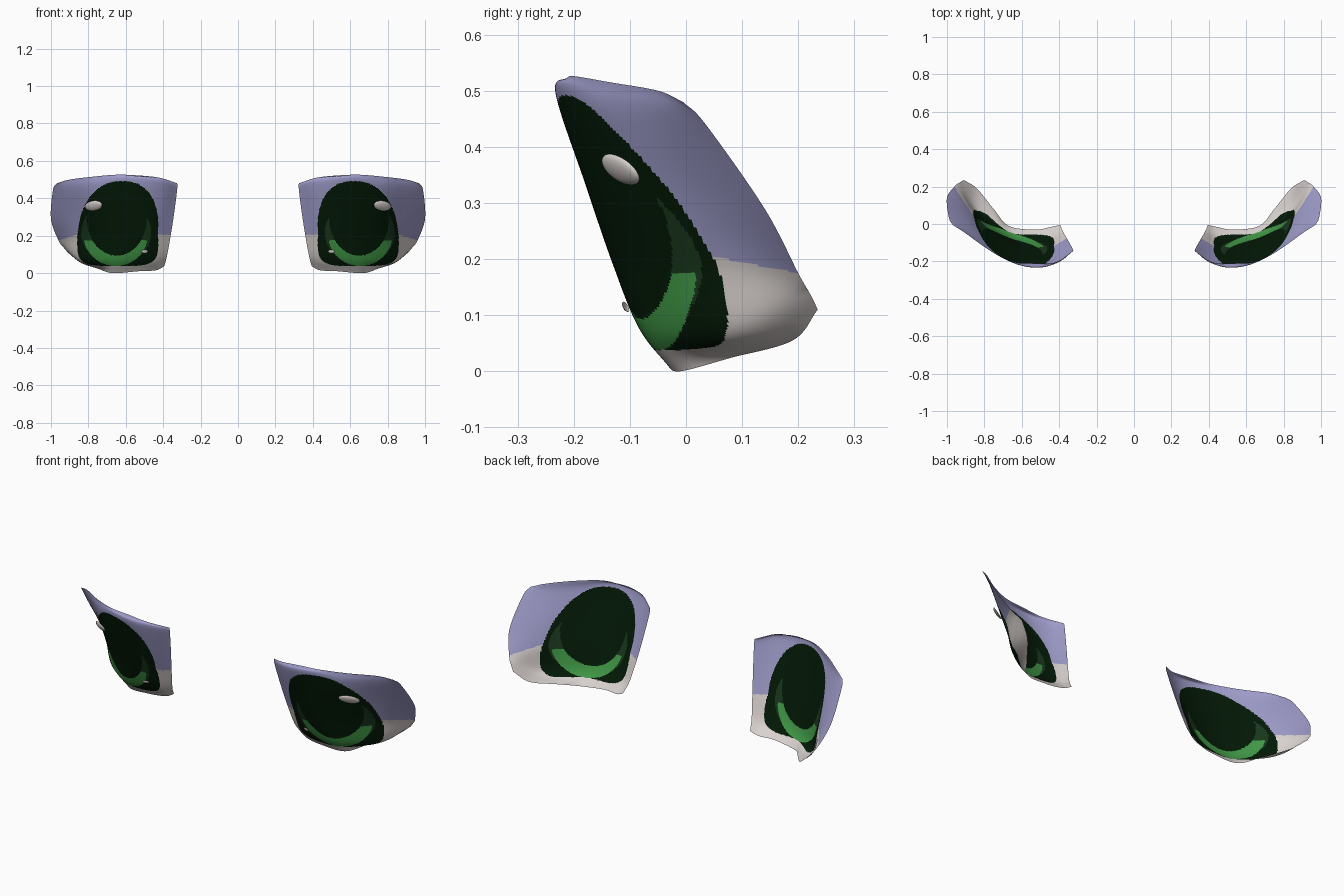
import bpy
import bmesh
from mathutils import Vector, Matrix, Euler

cube = bpy.data.objects.get("Cube")
if cube:
    bpy.data.objects.remove(cube, do_unlink=True)


def make_material(name, rgb):
    mat = bpy.data.materials.new(name)
    mat.use_nodes = True
    mat.diffuse_color = (*rgb, 1)
    mat.node_tree.nodes["Principled BSDF"].inputs["Base Color"].default_value = (*rgb, 1)
    return mat


lavender = make_material("lavender lid", (.35, .34, .6))
white = make_material("warm white", (.71, .66, .64))
dark = make_material("darkest green", (.001, .01, .002))
middle = make_material("deep green", (.01, .039, .012))
bright = make_material("bright green", (.053, .32, .063))
shell_materials = [lavender, white, dark, middle, bright]
LID, SCLERA, DARK, MIDDLE, BRIGHT = range(len(shell_materials))

# Cross-sections of one eye from the top edge down, each from inner to outer corner
SECTIONS = [
    [(.325, -.145, .48), (.42, -.205, .51), (.53, -.21, .522), (.65, -.2, .526),
     (.78, -.135, .515), (.9, -.05, .5), (.97, -.005, .48)],
    [(.325, -.14, .45), (.4, -.2, .475), (.5, -.232, .495), (.62, -.215, .49),
     (.76, -.145, .46), (.9, -.035, .45), (.99, .035, .44)],
    [(.34, -.11, .33), (.42, -.16, .33), (.5, -.178, .33), (.62, -.165, .33),
     (.76, -.1, .33), (.88, .02, .31), (1, .14, .29)],
    [(.36, -.075, .2), (.43, -.11, .19), (.51, -.13, .19), (.63, -.115, .19),
     (.76, -.045, .19), (.86, .055, .19), (.96, .2, .175)],
    [(.38, -.04, .09), (.44, -.07, .08), (.52, -.085, .08), (.65, -.07, .07),
     (.76, .0, .06), (.85, .085, .075), (.935, .22, .14)],
    [(.395, -.005, .035), (.44, -.015, .015), (.53, -.03, .01), (.67, -.01, 0),
     (.75, .08, .024), (.84, .19, .055), (.91, .235, .11)],
]
STEPS = 26


def smooth_path(points):
    """Resample points along a spline that passes through all of them."""
    pts = [Vector(p) for p in points]
    pts = [2 * pts[0] - pts[1]] + pts + [2 * pts[-1] - pts[-2]]
    path = []
    for a, b, c, d in zip(pts, pts[1:], pts[2:], pts[3:]):
        for i in range(STEPS):
            t = i / STEPS
            path.append(b + (c - a) * t / 2 + (2 * a - 5 * b + 4 * c - d) * t * t / 2
                        + (3 * b - 3 * c + d - a) * t ** 3 / 2)
    path.append(pts[-2])
    return path


def oval(x, z, centre, radii, power=2):
    return (abs((x - centre[0]) / radii[0]) ** power
            + abs((z - centre[1]) / radii[1]) ** power)


def paint(x, z):
    """Choose the colour of a face from its position on the front of the eye."""
    outline = (oval(x, z, (.643 - .08 * (z - .2), .2), (.215, .292), 2.3) if z > .2
               else oval(x, z, (.643, .2), (.217, .162), 4.5))
    if outline < 1:
        if oval(x, z, (.648, .293), (.16, .2)) < 1:
            return DARK
        if z < .175 and oval(x, z, (.654, .205), (.172, .167)) < 1:
            return BRIGHT
        if oval(x, z, (.651, .215), (.187, .17)) < 1:
            return MIDDLE
        return DARK
    lid_edge = .205 - .3 * max(0, x - .86)
    return LID if z > lid_edge else SCLERA


def finish(bm, name, materials):
    mesh = bpy.data.meshes.new(name)
    for face in bm.faces:
        face.smooth = True
    bm.to_mesh(mesh)
    bm.free()
    for mat in materials:
        mesh.materials.append(mat)
    obj = bpy.data.objects.new(name, mesh)
    bpy.context.collection.objects.link(obj)


def mirror_to(bm, side):
    if side < 0:
        bmesh.ops.scale(bm, vec=(-1, 1, 1), verts=bm.verts)
        bmesh.ops.reverse_faces(bm, faces=bm.faces)


def eye_shell(name, side):
    rows = [smooth_path(section) for section in SECTIONS]
    columns = [smooth_path(column) for column in zip(*rows)]
    bm = bmesh.new()
    grid = [[bm.verts.new(p) for p in column] for column in columns]
    for left, right in zip(grid, grid[1:]):
        for i in range(len(left) - 1):
            face = bm.faces.new((left[i], left[i + 1], right[i + 1], right[i]))
            centre = face.calc_center_median()
            face.material_index = paint(centre.x, centre.z)
    mirror_to(bm, side)
    finish(bm, name, shell_materials)


def glint(name, side, centre, radii, tilt):
    """Shallow dome lying on the front of the shell."""
    bm = bmesh.new()
    bmesh.ops.create_uvsphere(bm, u_segments=20, v_segments=12, radius=1)
    back = [v for v in bm.verts if v.co.y > .01]
    bmesh.ops.delete(bm, geom=back, context="VERTS")
    matrix = (Matrix.Translation(centre) @ Euler(tilt).to_matrix().to_4x4()
              @ Matrix.Diagonal((*radii, 1)))
    bmesh.ops.transform(bm, matrix=matrix, verts=bm.verts)
    mirror_to(bm, side)
    finish(bm, name, [white])


# Both eyes: painted shell with a large and a small raised glint
for word, side in (("left", 1), ("right", -1)):
    eye_shell(word + "_eye_shell", side)
    glint(word + "_large_glint", side, (.772, -.116, .36), (.056, .012, .029), (.5, .2, .62))
    glint(word + "_small_glint", side, (.5, -.107, .115), (.018, .004, .01), (.42, 0, -.25))
